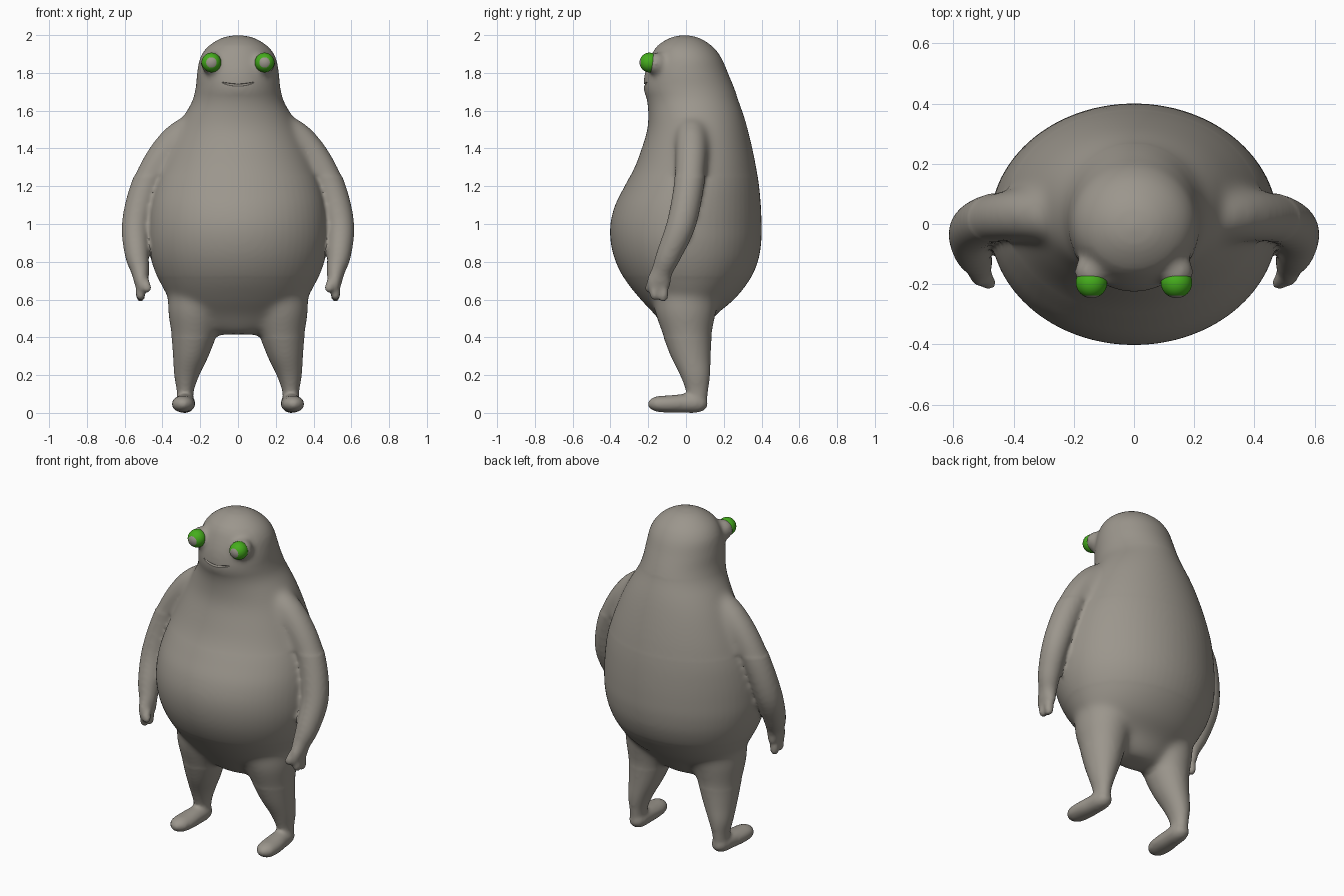
import bpy, bmesh, math
from mathutils import Vector, Matrix
from mathutils.bvhtree import BVHTree

if "Cube" in bpy.data.objects:
    bpy.data.objects.remove(bpy.data.objects["Cube"])


def material(name, rgb):
    m = bpy.data.materials.new(name)
    m.diffuse_color = (*rgb, 1)
    m.use_nodes = True
    m.node_tree.nodes["Principled BSDF"].inputs["Base Color"].default_value = m.diffuse_color
    return m


skin = material("warm_grey_skin", (0.33, 0.305, 0.265))
green = material("eye_green", (0.06, 0.42, 0.012))


def spline(rows, steps):
    """Catmull-Rom interpolation of equal-length rows."""
    rows = [list(r) for r in rows]
    p = [rows[0]] + rows + [rows[-1]]
    out = []
    for i in range(1, len(p) - 2):
        for s in range(steps):
            t = s / steps
            out.append([0.5 * (2 * b + (c - a) * t + (2 * a - 5 * b + 4 * c - d) * t * t
                               + (3 * b - a - 3 * c + d) * t ** 3)
                        for a, b, c, d in zip(*p[i - 1:i + 3])])
    return out + [rows[-1]]


def loft(bm, rows, ref=None, steps=5, sides=40, mirror=1):
    """Closed loft through rows (x, y, z, radius_a, radius_b); level rings without ref."""
    rows = spline(rows, steps)
    pts = [Vector((r[0] * mirror, r[1], r[2])) for r in rows]
    rings = []
    for i, r in enumerate(rows):
        if ref is None:
            u, v = Vector((1, 0, 0)), Vector((0, 1, 0))
        else:
            t = (pts[min(i + 1, len(pts) - 1)] - pts[max(i - 1, 0)]).normalized()
            u = Vector(ref).cross(t).normalized()
            v = t.cross(u)
        ang = [2 * math.pi * k / sides for k in range(sides)]
        rings.append([bm.verts.new(pts[i] + u * max(r[3], 0.002) * math.cos(a)
                                   + v * max(r[4], 0.002) * math.sin(a)) for a in ang])
    faces = [bm.faces.new(rings[0]), bm.faces.new(rings[-1])]
    for a, b in zip(rings, rings[1:]):
        for k in range(sides):
            n = (k + 1) % sides
            faces.append(bm.faces.new((a[k], a[n], b[n], b[k])))
    bmesh.ops.recalc_face_normals(bm, faces=faces)


def make_object(name, bm, mats):
    me = bpy.data.meshes.new(name)
    bm.to_mesh(me)
    bm.free()
    ob = bpy.data.objects.new(name, me)
    bpy.context.collection.objects.link(ob)
    for m in mats:
        me.materials.append(m)
    return ob


def apply_modifiers(ob):
    dg = bpy.context.evaluated_depsgraph_get()
    dg.update()
    ob.data = bpy.data.meshes.new_from_object(ob.evaluated_get(dg))
    ob.modifiers.clear()


# Head and torso: height, half width, front, back
bm = bmesh.new()
torso = [(2.0, .01, -.02, 0), (1.985, .085, -.085, .07), (1.94, .158, -.155, .14),
         (1.88, .2, -.19, .187), (1.8, .216, -.218, .222), (1.72, .224, -.224, .255),
         (1.65, .243, -.206, .28), (1.58, .283, -.2, .305), (1.5, .325, -.205, .328),
         (1.4, .37, -.235, .352), (1.3, .41, -.272, .372), (1.2, .445, -.325, .387),
         (1.1, .467, -.375, .396), (1.0, .477, -.4, .4), (.9, .476, -.398, .398),
         (.8, .457, -.372, .38), (.7, .418, -.32, .335), (.6, .36, -.24, .255),
         (.52, .28, -.165, .16), (.45, .2, -.11, .11), (.415, .12, -.07, .07)]
loft(bm, [(0, (f + b) / 2, z, w, (b - f) / 2) for z, w, f, b in torso], steps=4, sides=64)

for s in (1, -1):
    # Arm down to the palm
    loft(bm, [(.2, .03, 1.52, .06, .07), (.29, .03, 1.475, .085, .085),
              (.395, .028, 1.37, .082, .085), (.487, .015, 1.2, .08, .08),
              (.54, -.025, 1.0, .075, .077), (.535, -.09, .84, .064, .066),
              (.518, -.127, .75, .048, .056), (.512, -.145, .685, .036, .064),
              (.512, -.145, .645, .024, .05)], ref=(0, 1, 0), mirror=s)
    # Fingers and thumb
    for y, z in ((-.165, .6), (-.12, .593)):
        loft(bm, [(.512, -.14, .7, .024, .024), (.515, y, .65, .026, .027),
                  (.516, y, z + .012, .023, .024), (.516, y, z - .004, .012, .012)],
             ref=(0, 1, 0), sides=20, mirror=s)
    loft(bm, [(.51, -.15, .73, .026, .026), (.488, -.185, .68, .025, .025),
              (.48, -.2, .652, .022, .022), (.478, -.204, .638, .01, .01)],
         ref=(0, 1, 0), sides=20, mirror=s)
    # Leg
    loft(bm, [(.215, .0, .68, .15, .17), (.222, -.003, .55, .15, .165),
              (.232, .006, .42, .122, .132), (.25, .025, .3, .094, .106),
              (.271, .048, .2, .067, .08), (.279, .058, .12, .046, .06),
              (.28, .06, .05, .042, .05)], mirror=s)
    # Foot
    loft(bm, [(.276, .115, .05, .01, .01), (.277, .1, .05, .036, .034),
              (.279, .06, .051, .051, .05), (.283, -.01, .05, .056, .05),
              (.289, -.09, .047, .062, .046), (.293, -.155, .047, .055, .041),
              (.295, -.19, .047, .032, .025), (.296, -.203, .047, .008, .008)],
         ref=(0, 0, 1), mirror=s)
    # Eye socket
    bmesh.ops.create_uvsphere(bm, u_segments=32, v_segments=16, radius=.059,
                              matrix=Matrix.Translation((s * .14, -.158, 1.85)))

# Fuse everything into one soft body
body = make_object("body", bm, [skin])
mod = body.modifiers.new("fuse", 'REMESH')
mod.mode = 'VOXEL'
mod.voxel_size = .011
apply_modifiers(body)
bm = bmesh.new()
bm.from_mesh(body.data)


def soften(test, times):
    vs = [v for v in bm.verts if test(v.co)]
    for _ in range(times):
        bmesh.ops.smooth_vert(bm, verts=vs, factor=.5,
                              use_axis_x=True, use_axis_y=True, use_axis_z=True)


soften(lambda c: True, 4)
soften(lambda c: 1.25 < c.z < 1.68, 30)                         # shoulders
soften(lambda c: .4 < c.z < .72 and abs(c.x) < .43, 25)         # hips
soften(lambda c: 1.76 < c.z < 1.94 and c.y < -.08, 8)           # sockets
tree = BVHTree.FromBMesh(bm)
bm.to_mesh(body.data)
bm.free()

# Smile groove cut into the face
bm = bmesh.new()
path = []
for i in range(13):
    x = -.085 + .17 * i / 12
    z = 1.736 + .014 * (x / .085) ** 2
    hit = tree.ray_cast(Vector((x, -1, z)), Vector((0, 1, 0)))[0]
    r = .0065 * (1 - .7 * (abs(x) / .085) ** 4)
    path.append((x, hit.y, z, r, r))
loft(bm, path, ref=(0, 0, 1), steps=2, sides=10)
cutter = make_object("mouth_cutter", bm, [skin])
cutter.hide_render = True
mod = body.modifiers.new("mouth", 'BOOLEAN')
mod.operation = 'DIFFERENCE'
mod.solver = 'EXACT'
mod.object = cutter
apply_modifiers(body)
bpy.data.objects.remove(cutter)
parts = [body]

# Eyes: green balls with a grey pupil facing forward
for s, side in ((1, "left"), (-1, "right")):
    bm = bmesh.new()
    bmesh.ops.create_uvsphere(bm, u_segments=40, v_segments=28, radius=.052,
                              matrix=Matrix.Rotation(math.pi / 2, 4, 'X'))
    for f in bm.faces:
        d = f.calc_center_median().normalized()
        f.material_index = 1 if d.y < -math.cos(math.radians(29)) else 0
    eye = make_object(side + "_eye", bm, [green, skin])
    eye.location = (s * .141, -.194, 1.855)
    parts.append(eye)

# Smooth shading
bpy.ops.object.select_all(action='DESELECT')
for ob in parts:
    ob.select_set(True)
bpy.context.view_layer.objects.active = body
bpy.ops.object.shade_smooth_by_angle(angle=math.radians(40))
